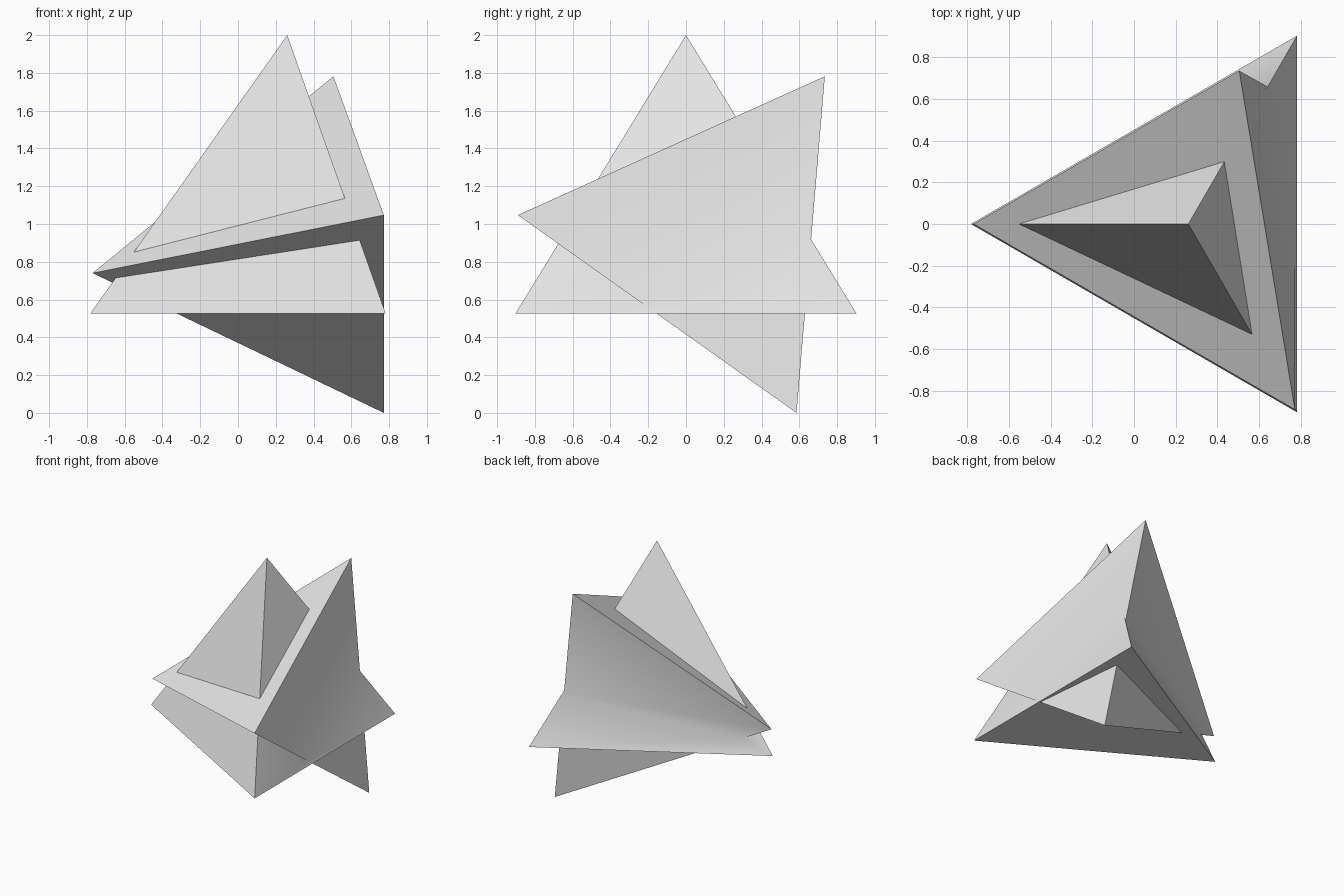
import bpy
import bmesh
import math

cube = bpy.data.objects.get("Cube")
if cube:
    bpy.data.objects.remove(cube, do_unlink=True)

# Single plain grey material
grey = bpy.data.materials.new("plain_grey")
grey.use_nodes = True
colour = (0.8, 0.8, 0.8, 1)
grey.diffuse_color = colour
grey.node_tree.nodes["Principled BSDF"].inputs["Base Color"].default_value = colour


def tetrahedron(name, corners):
    """Closed four-sided solid from its four corners."""
    bm = bmesh.new()
    for corner in corners:
        bm.verts.new(corner)
    bmesh.ops.convex_hull(bm, input=bm.verts)
    bmesh.ops.recalc_face_normals(bm, faces=bm.faces)
    mesh = bpy.data.meshes.new(name)
    bm.to_mesh(mesh)
    bm.free()
    mesh.materials.append(grey)
    obj = bpy.data.objects.new(name, mesh)
    bpy.context.collection.objects.link(obj)
    return obj


# Upright regular tetrahedron, one base corner pointing to -x
edge = 1.806
radius = edge / math.sqrt(3)
height = edge * math.sqrt(2 / 3)
centre_x = radius / 4
base_z = 2 - height
base = [(centre_x + radius * math.cos(a), radius * math.sin(a), base_z)
        for a in (math.pi, math.pi / 3, -math.pi / 3)]
star = tetrahedron("crossed_tetrahedra", base + [(centre_x, 0, 2)])

# Tilted tetrahedron of the same size
tilted = tetrahedron("tilted_tetrahedron", [
    (-0.77, 0, 0.74), (0.772, -0.89, 1.047),
    (0.772, 0.585, 0), (0.505, 0.735, 1.782)])

# Fuse both solids so that shallow creases shade smoothly
union = star.modifiers.new("union", "BOOLEAN")
union.operation = "UNION"
union.solver = "EXACT"
union.object = tilted
bpy.context.view_layer.update()
fused = bpy.data.meshes.new_from_object(
    star.evaluated_get(bpy.context.evaluated_depsgraph_get()))
star.modifiers.clear()
star.data = fused
bpy.data.objects.remove(tilted, do_unlink=True)

bpy.ops.object.select_all(action="DESELECT")
star.select_set(True)
bpy.context.view_layer.objects.active = star
bpy.ops.object.shade_smooth_by_angle(angle=math.radians(30))
